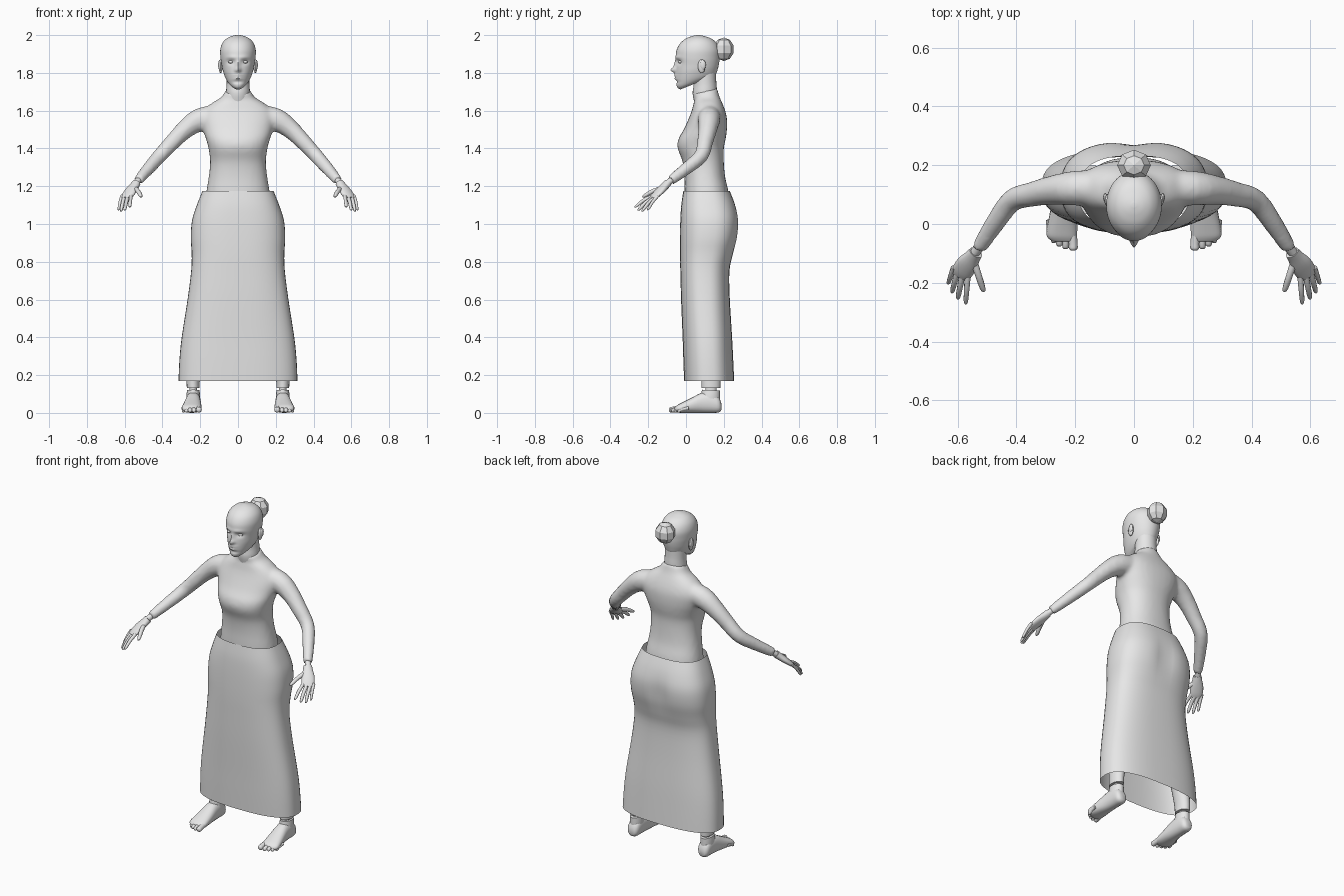
import bpy, bmesh, math
from mathutils import Vector as V

grey = bpy.data.materials.new("pale_grey")
grey.diffuse_color = (0.8, 0.8, 0.8, 1)


def smooth_path(rows, steps):
    """Catmull-Rom interpolation of rows of numbers."""
    out = []
    for i in range(len(rows) - 1):
        a, b, c, d = (rows[max(i - 1, 0)], rows[i], rows[i + 1], rows[min(i + 2, len(rows) - 1)])
        for s in range(steps):
            t = s / steps
            out.append([0.5 * (2 * q + (r - p) * t + (2 * p - 5 * q + 4 * r - w) * t * t
                               + (3 * q - p - 3 * r + w) * t ** 3) for p, q, r, w in zip(a, b, c, d)])
    return out + [list(rows[-1])]


def oval(c, u, v, n, p=2):
    """Superellipse ring around c with half axes u and v."""
    pts = []
    for i in range(n):
        t = math.tau * i / n
        a, b = math.cos(t), math.sin(t)
        pts.append(c + u * math.copysign(abs(a) ** (2 / p), a) + v * math.copysign(abs(b) ** (2 / p), b))
    return pts


def loft(bm, rings, caps=True):
    vs = [[bm.verts.new(p) for p in r] for r in rings]
    n = len(vs[0])
    for a, b in zip(vs, vs[1:]):
        for i in range(n):
            bm.faces.new((a[i], a[(i + 1) % n], b[(i + 1) % n], b[i]))
    if caps:
        bm.faces.new(vs[0][::-1])
        bm.faces.new(vs[-1])


def stack(bm, rows, n, p=2, steps=3, caps=True):
    """Upright loft; rows are (z front, z back, half width, y front, y back)."""
    rings = []
    for zf, zb, w, yf, yb in smooth_path(rows, steps):
        rings.append(oval(V((0, (yf + yb) / 2, (zf + zb) / 2)), V((w, 0, 0)),
                          V((0, (yb - yf) / 2, (zb - zf) / 2)), n, p))
    loft(bm, rings, caps)


def tube(bm, rows, side=(1, 0, 0), n=12, steps=3):
    """Limb loft; rows are (x, y, z, half width, half thickness)."""
    rows = smooth_path(rows, steps)
    pts = [V(r[:3]) for r in rows]
    rings = []
    for i, r in enumerate(rows):
        d = (pts[min(i + 1, len(pts) - 1)] - pts[max(i - 1, 0)]).normalized()
        u = V(side)
        u = (u - d * u.dot(d)).normalized()
        rings.append(oval(pts[i], u * r[3], d.cross(u) * r[4], n))
    loft(bm, rings)


def ball(bm, c, size, segs=12, rings=8):
    new = bmesh.ops.create_uvsphere(bm, u_segments=segs, v_segments=rings, radius=1)["verts"]
    for v in new:
        v.co = V((v.co.x * size[0], v.co.y * size[1], v.co.z * size[2])) + V(c)


def finish(name, bm, mirror=False, smooth=True, closed=True):
    if closed:
        bmesh.ops.recalc_face_normals(bm, faces=bm.faces)
    me = bpy.data.meshes.new(name)
    bm.to_mesh(me)
    bm.free()
    me.materials.append(grey)
    ob = bpy.data.objects.new(name, me)
    bpy.context.collection.objects.link(ob)
    if smooth:
        bpy.ops.object.select_all(action='DESELECT')
        ob.select_set(True)
        bpy.context.view_layer.objects.active = ob
        bpy.ops.object.shade_smooth_by_angle(angle=math.radians(50))
    if mirror:
        ob.modifiers.new("mirror", 'MIRROR').use_mirror_merge = False
    return ob


def gauss(*d):
    return math.exp(-sum(q * q for q in d))


# Bodice and sleeves, blended into one surface
bm = bmesh.new()
stack(bm, [(1.02, 1.02, .16, .01, .20), (1.10, 1.10, .172, -.005, .225), (1.17, 1.17, .168, -.008, .225),
           (1.25, 1.25, .155, -.008, .207), (1.33, 1.33, .148, -.018, .20), (1.40, 1.40, .156, -.044, .20),
           (1.45, 1.45, .17, -.04, .21), (1.50, 1.50, .185, -.012, .217), (1.56, 1.56, .195, .015, .217),
           (1.605, 1.605, .178, .032, .206), (1.64, 1.645, .135, .04, .19), (1.665, 1.675, .09, .045, .177),
           (1.69, 1.72, .066, .035, .165)], 32, 2.3)
for s in (1, -1):
    tube(bm, [(s * .08, .125, 1.575, .06, .06), (s * .20, .122, 1.553, .062, .06), (s * .28, .115, 1.50, .05, .05),
              (s * .35, .1, 1.43, .043, .043), (s * .415, .08, 1.36, .039, .039), (s * .475, 0, 1.292, .034, .034),
              (s * .528, -.082, 1.23, .027, .027)], (0, 0, 1), 16)
body = finish("bodice", bm)
rm = body.modifiers.new("blend", 'REMESH')
rm.mode, rm.voxel_size, rm.use_smooth_shade = 'VOXEL', .011, True
sm = body.modifiers.new("soften", 'SMOOTH')
sm.factor, sm.iterations = .5, 8

# Long skirt, open at waist and hem, with a soft seat shape
bm = bmesh.new()
stack(bm, [(.17, .17, .315, -.01, .255), (.28, .28, .31, -.014, .25), (.40, .40, .298, -.018, .244),
           (.60, .60, .267, -.026, .232), (.75, .75, .248, -.03, .23), (.84, .84, .245, -.032, .25),
           (.93, .93, .25, -.032, .274), (1.02, 1.02, .243, -.03, .28), (1.10, 1.10, .218, -.025, .262),
           (1.175, 1.175, .188, -.014, .232)], 48, 2.6, 4, False)
for v in bm.verts:
    if v.co.y > .12:
        v.co.y -= .016 * gauss(v.co.x / .05, (v.co.z - .97) / .1)
finish("skirt", bm, closed=False)

# Neck
bm = bmesh.new()
stack(bm, [(1.64, 1.64, .066, .045, .165), (1.69, 1.72, .063, .035, .163),
           (1.73, 1.76, .06, .04, .16), (1.79, 1.81, .06, .04, .16)], 24)
finish("neck", bm)

# Head with sculpted face
bm = bmesh.new()
stack(bm, [(1.712, 1.765, .032, -.03, .10), (1.725, 1.775, .05, -.047, .135), (1.755, 1.79, .066, -.053, .157),
           (1.80, 1.82, .08, -.054, .168), (1.84, 1.85, .087, -.052, .175), (1.88, 1.88, .0925, -.054, .178),
           (1.92, 1.92, .094, -.05, .178), (1.955, 1.955, .084, -.032, .163), (1.98, 1.98, .063, -.003, .137),
           (1.994, 1.994, .036, .03, .10), (2.0, 2.0, .008, .057, .073)], 64, 2, 6)
for v in bm.verts:
    x, y, z = v.co
    if y < .03:
        a = abs(x)
        v.co.y += (.012 * gauss((a - .037) / .02, (z - 1.858) / .014)      # eye sockets
                   - .026 * gauss(x / .013, (z - 1.815) / .014)            # nose tip
                   - .012 * gauss(x / .010, (z - 1.842) / .022)            # nose bridge
                   - .005 * gauss((a - .03) / .03, (z - 1.882) / .01)      # brows
                   - .010 * gauss(x / .022, (z - 1.788) / .006)            # upper lip
                   - .009 * gauss(x / .02, (z - 1.771) / .006)             # lower lip
                   + .006 * gauss(x / .03, (z - 1.752) / .008))            # chin hollow
finish("head", bm)

# Eyes
bm = bmesh.new()
ball(bm, (.037, -.029, 1.858), (.015, .012, .008))
finish("eyes", bm, True)

# Ears
bm = bmesh.new()
ball(bm, (.092, .083, 1.835), (.01, .02, .037))
ball(bm, (.098, .09, 1.842), (.007, .015, .026))
finish("ears", bm, True)

# Faceted hair bun
bm = bmesh.new()
ball(bm, (0, .2, 1.925), (.06, .055, .062), 8, 5)
finish("hair_bun", bm, smooth=False)

# Hands: wrist pin, palm, fingers and thumb
bm = bmesh.new()
across = (.047, .03, 0)
tube(bm, [(.515, -.062, 1.245, .017, .017), (.55, -.11, 1.205, .017, .017)], across)
tube(bm, [(.538, -.097, 1.217, .024, .021), (.55, -.113, 1.20, .028, .02), (.568, -.137, 1.176, .036, .018),
          (.585, -.163, 1.15, .036, .014), (.593, -.178, 1.136, .03, .009)], across, 16)
for a, b, r in (((.566, -.178, 1.148), (.573, -.272, 1.09), .0095), ((.584, -.172, 1.142), (.6, -.255, 1.073), .010),
                ((.601, -.163, 1.142), (.62, -.234, 1.068), .0095), ((.614, -.148, 1.15), (.633, -.204, 1.074), .0085),
                ((.548, -.118, 1.192), (.511, -.23, 1.145), .012)):
    a, b = V(a), V(b)
    m = a.lerp(b, .5) + V((0, 0, .006))
    tube(bm, [(*a, r * 1.1, r), (*m, r, r), (*a.lerp(b, .88), r * .85, r * .8), (*b, r * .4, r * .35)], across, 8)
finish("hands", bm, True)

# Feet: sole and instep, ankle and toes
bm = bmesh.new()
sections = [(.187, .237, .018, .015, .05), (.172, .237, .034, .002, .085), (.13, .237, .038, 0, .11),
            (.08, .238, .041, 0, .105), (.03, .241, .047, 0, .08), (-.02, .245, .052, 0, .055),
            (-.045, .245, .05, .002, .042), (-.06, .238, .038, .006, .03)]
loft(bm, [oval(V((x, y, (lo + hi) / 2)), V((w, 0, 0)), V((0, 0, (hi - lo) / 2)), 20, 2.3)
          for y, x, w, lo, hi in smooth_path(sections, 3)])
tube(bm, [(.237, .125, .05, .036, .055), (.237, .13, .09, .036, .05), (.237, .132, .12, .033, .048)], n=20)
for x, tip, r in ((.207, -.09, .015), (.233, -.085, .011), (.254, -.076, .011), (.273, -.064, .010), (.288, -.046, .009)):
    tube(bm, [(x + .003, tip + .06, .025, r, r), (x, tip + .025, .019, r, r),
              (x, tip + .007, r + .001, r, r), (x, tip, r, r * .5, r * .5)], n=10)
finish("feet", bm, True)

# Ankle pins in the narrow gap
bm = bmesh.new()
tube(bm, [(.237, .132, .10, .02, .03), (.237, .132, .16, .02, .03)])
finish("ankle_pins", bm, True)

# Legs under the skirt
bm = bmesh.new()
tube(bm, [(.237, .132, .132, .034, .05), (.235, .132, .20, .037, .052), (.21, .13, .38, .055, .06),
          (.18, .12, .55, .058, .062), (.14, .115, .8, .08, .085)], n=20)
finish("legs", bm, True)
